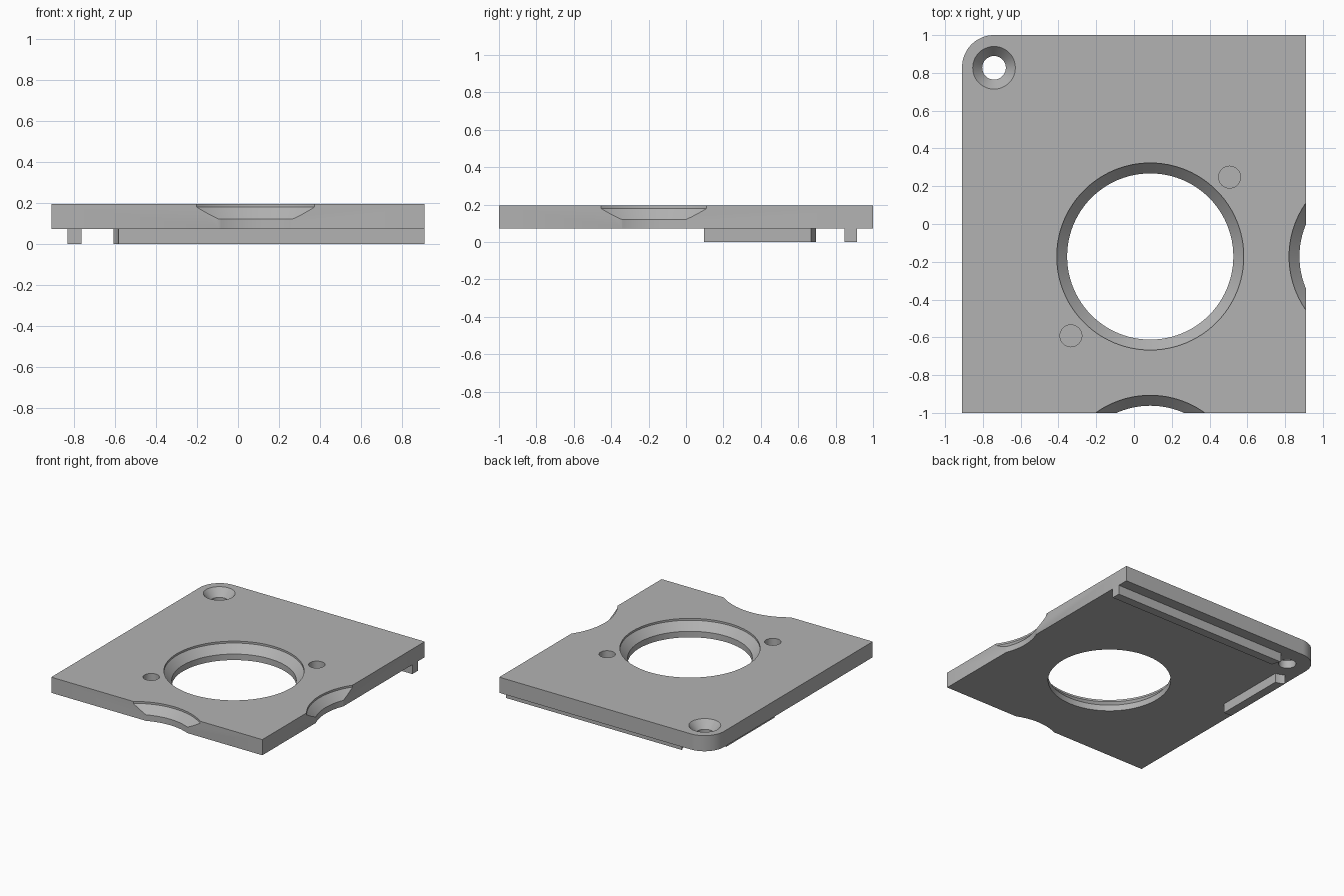
import bpy, bmesh, math

if "Cube" in bpy.data.objects:
    bpy.data.objects.remove(bpy.data.objects["Cube"])

Z0, Z1 = 0.073, 0.195          # underside and top of the plate
W, D = 0.91, 1.0               # half width and half depth
CX, CY, PITCH = 0.086, -0.172, 1.23   # main opening and spacing to its neighbours
HX, HY = -0.741, 0.827         # corner screw hole
SEG = 96

grey = bpy.data.materials.new("plain grey")
grey.diffuse_color = (0.45, 0.45, 0.45, 1)
grey.use_nodes = True
grey.node_tree.nodes["Principled BSDF"].inputs["Base Color"].default_value = grey.diffuse_color


def make_object(name, bm):
    bmesh.ops.recalc_face_normals(bm, faces=bm.faces)
    mesh = bpy.data.meshes.new(name)
    bm.to_mesh(mesh)
    bm.free()
    mesh.materials.append(grey)
    obj = bpy.data.objects.new(name, mesh)
    bpy.context.collection.objects.link(obj)
    return obj


def prism(name, outline, z0, z1):
    bm = bmesh.new()
    face = bm.faces.new([bm.verts.new((x, y, z0)) for x, y in outline])
    top = bmesh.ops.extrude_face_region(bm, geom=[face])["geom"]
    verts = [v for v in top if isinstance(v, bmesh.types.BMVert)]
    bmesh.ops.translate(bm, vec=(0, 0, z1 - z0), verts=verts)
    return make_object(name, bm)


def add_lathe(bm, x, y, profile, seg=SEG):
    """Closed solid of revolution from (radius, height) pairs."""
    rings = [[bm.verts.new((x + r * math.cos(2 * math.pi * i / seg),
                            y + r * math.sin(2 * math.pi * i / seg), z))
              for i in range(seg)] for r, z in profile]
    for a, b in zip(rings, rings[1:]):
        for i in range(seg):
            j = (i + 1) % seg
            bm.faces.new((a[i], a[j], b[j], b[i]))
    bm.faces.new(rings[0][::-1])
    bm.faces.new(rings[-1])


def smooth(obj):
    bpy.ops.object.select_all(action='DESELECT')
    obj.select_set(True)
    bpy.context.view_layer.objects.active = obj
    bpy.ops.object.shade_smooth_by_angle(angle=math.radians(25))


# Plate with one rounded corner around the screw hole
R = W + HX
corner = [(HX + R * math.cos(a), D - R + R * math.sin(a))
          for a in (math.pi / 2 * (1 + i / 24) for i in range(25))]
plate = prism("plate", [(-W, -D), (W, -D), (W, D)] + corner, Z0, Z1)

# Openings: stepped main opening and two neighbours cut by the plate edge
cut = bmesh.new()
opening = [(0.44, Z0 - 0.1), (0.44, 0.12), (0.495, 0.18), (0.495, Z1 + 0.1)]
for x, y in ((CX, CY), (CX + PITCH, CY), (CX, CY - PITCH)):
    add_lathe(cut, x, y, opening)
# Countersunk screw hole
add_lathe(cut, HX, HY, [(0.0625, Z0 - 0.1), (0.0625, Z1 - 0.06),
                        (0.113, Z1), (0.113, Z1 + 0.1)], 48)
# Two blind pin holes on the diagonal
for s in (-1, 1):
    add_lathe(cut, CX + s * 0.42, CY + s * 0.42,
              [(0.058, Z1 - 0.07), (0.058, Z1 + 0.1)], 32)
cutter = make_object("hole_cutter", cut)
cutter.hide_render = True

mod = plate.modifiers.new("holes", 'BOOLEAN')
mod.operation = 'DIFFERENCE'
mod.solver = 'EXACT'
mod.object = cutter
bpy.context.view_layer.objects.active = plate
plate.select_set(True)
bpy.ops.object.modifier_apply(modifier=mod.name)
bpy.data.objects.remove(cutter)
smooth(plate)

# Locating ridges underneath, their ends hollowed around the screw hole
CLEAR = 0.16


def hollow(lo, hi):
    """(offset across, distance along) points of the hollow ridge end."""
    return [(t, math.sqrt(CLEAR ** 2 - t ** 2))
            for t in (lo + (hi - lo) * i / 8 for i in range(9))]


back = [(HX + d, HY + t) for t, d in hollow(0.02, 0.088)]
smooth(prism("back_ridge", back + [(W, HY + 0.088), (W, HY + 0.02)], 0, Z0))
side = [(HX + t, HY - d) for t, d in hollow(-0.09, -0.022)]
smooth(prism("side_ridge", side + [(HX - 0.022, 0.095), (HX - 0.09, 0.095)], 0, Z0))
